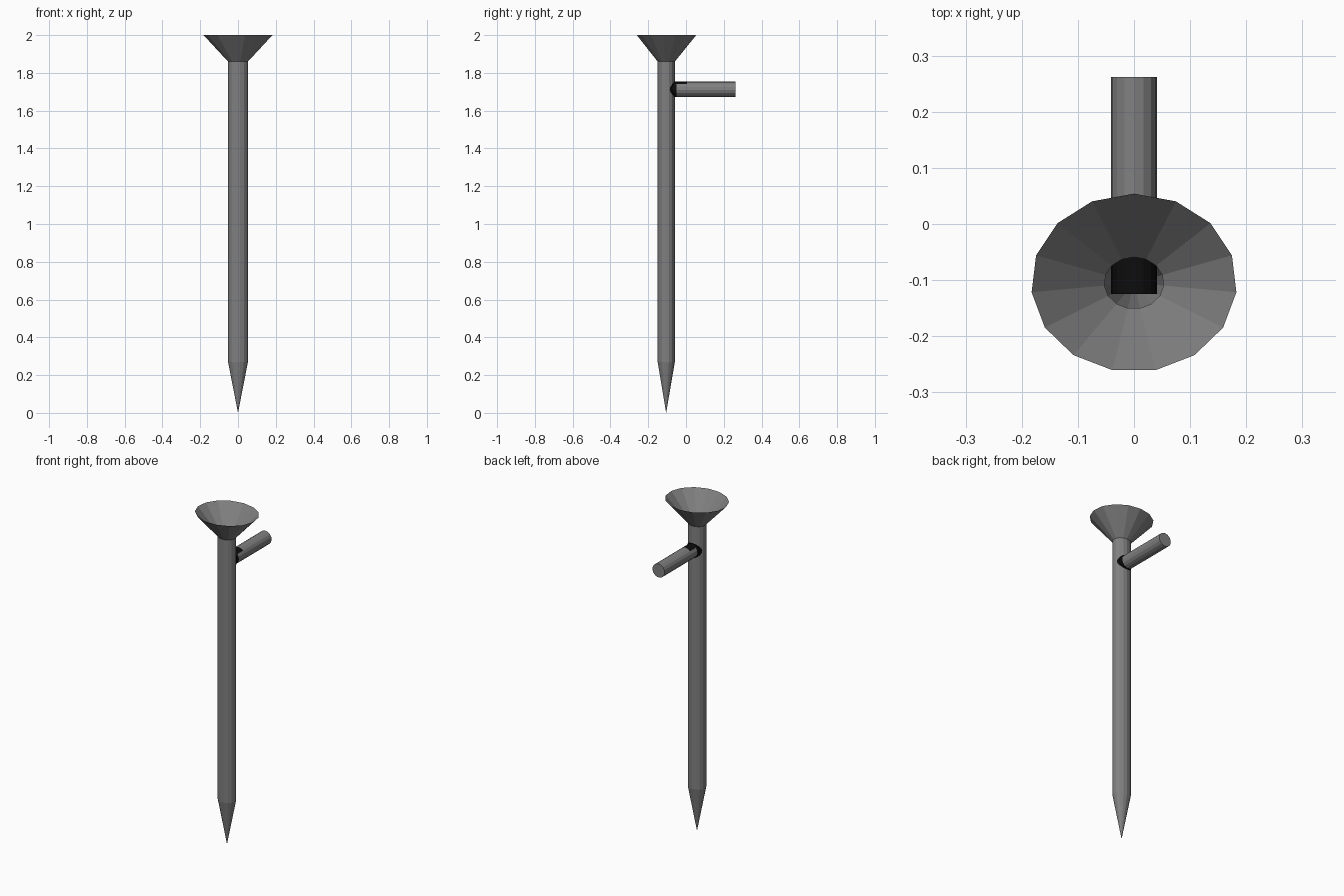
import bpy, bmesh, math

if "Cube" in bpy.data.objects:
    bpy.data.objects.remove(bpy.data.objects["Cube"])

CY, SIDES, SQUASH = -0.105, 15, 0.867   # stake axis, facets, y/x ratio
RX, PIPE_Z = 0.053, 1.713


def material(name, rgb):
    m = bpy.data.materials.new(name)
    m.diffuse_color = (*rgb, 1)
    m.use_nodes = True
    m.node_tree.nodes["Principled BSDF"].inputs["Base Color"].default_value = m.diffuse_color
    return m


grey = material("grey metal", (0.216, 0.216, 0.216))
black = material("black seal", (0.004, 0.004, 0.004))


def make(name, bm, mats):
    me = bpy.data.meshes.new(name)
    bm.to_mesh(me)
    bm.free()
    for m in mats:
        me.materials.append(m)
    ob = bpy.data.objects.new(name, me)
    bpy.context.collection.objects.link(ob)
    return ob


def skin(bm, rings, n):
    """Bridge consecutive rings of vertices with quads."""
    faces = []
    for a, b in zip(rings, rings[1:]):
        for i in range(n):
            j = (i + 1) % n
            faces.append(bm.faces.new((a[i], a[j], b[j], b[i])))
    return faces


def stake_ring(bm, r, z):
    return [bm.verts.new((r * math.sin(-t), CY + r * SQUASH * math.cos(t), z))
            for t in (2 * math.pi * i / SIDES for i in range(SIDES))]


# Hollow shaft with pointed tip
bm = bmesh.new()
low, high = stake_ring(bm, RX, 0.27), stake_ring(bm, RX, 1.86)
skin(bm, [low, high], SIDES)
tip = bm.verts.new((0, CY, 0))
for i in range(SIDES):
    bm.faces.new((tip, low[(i + 1) % SIDES], low[i]))
make("shaft", bm, [grey])

# Open funnel
bm = bmesh.new()
skin(bm, [stake_ring(bm, RX, 1.86), stake_ring(bm, 0.1835, 2.0)], SIDES)
make("funnel", bm, [grey])

# Side pipe, black where it enters the shaft
bm = bmesh.new()
rings = [[bm.verts.new((0.041 * math.sin(t), y, PIPE_Z + 0.041 * math.cos(t)))
          for t in (2 * math.pi * i / SIDES for i in range(SIDES))]
         for y in (-0.125, -0.05, 0.005, 0.262)]
skin(bm, rings, SIDES)
bm.faces.new(rings[0])
bm.faces.new(rings[-1])
bmesh.ops.recalc_face_normals(bm, faces=bm.faces)
for f in bm.faces:
    c = f.calc_center_median()
    if c.y < -0.06 or (c.y < 0 and f.normal.z > 0.8):
        f.material_index = 1
make("side_pipe", bm, [grey, black])

# Thin black seal on the shaft around the pipe
bm = bmesh.new()
N = 24
rings = []
for r in (0.036, 0.043, 0.049):
    ring = []
    for i in range(N):
        t = 2 * math.pi * i / N
        x = r * math.cos(t)
        y = CY + RX * SQUASH * math.sqrt(1 - (x / RX) ** 2) + 0.001
        ring.append(bm.verts.new((x, y, PIPE_Z + min(r, 0.045) * math.sin(t))))
    rings.append(ring)
skin(bm, rings, N)
bmesh.ops.recalc_face_normals(bm, faces=bm.faces)
make("pipe_seal", bm, [black])
